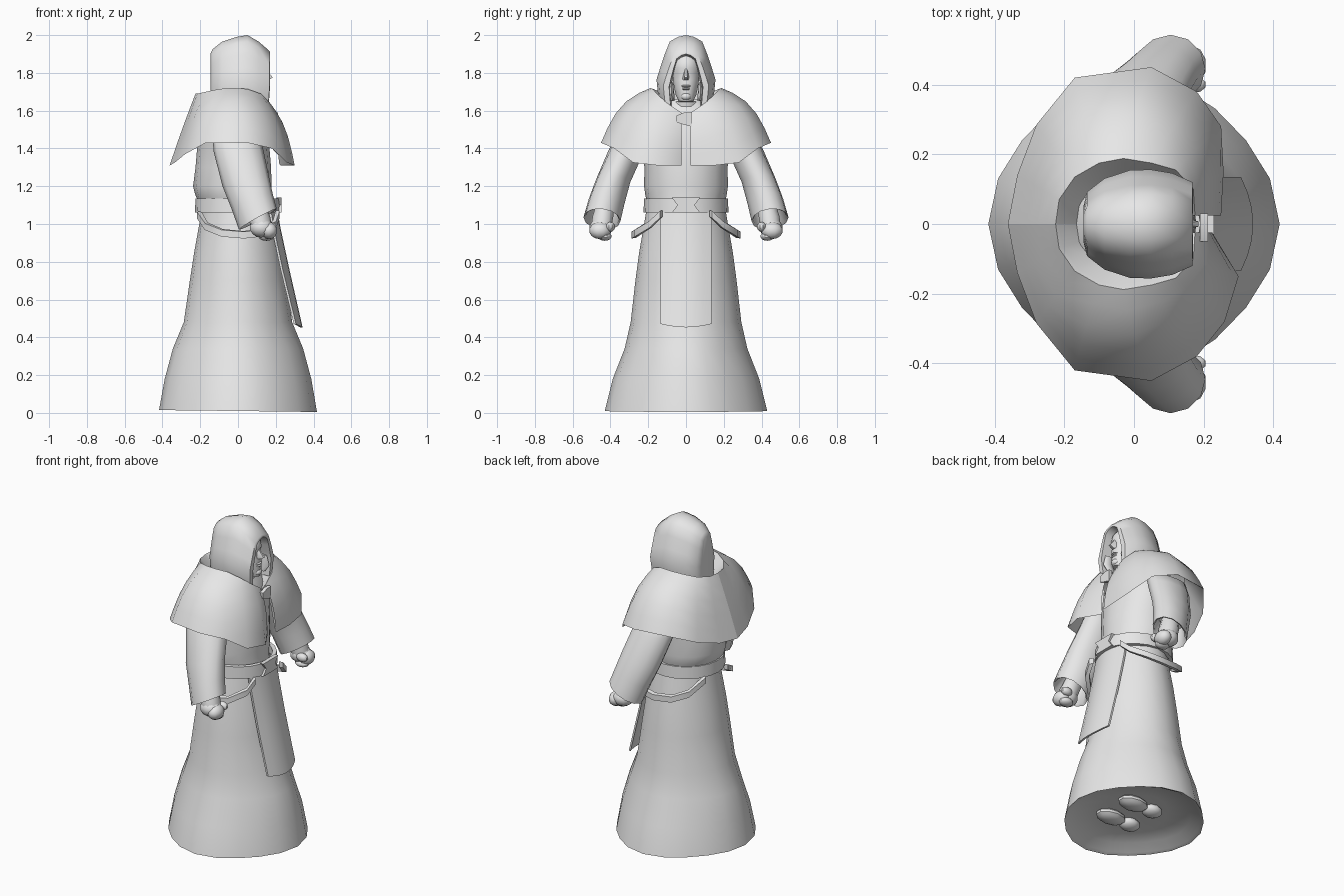
import bpy, bmesh, math
from mathutils import Vector

if "Cube" in bpy.data.objects:
    bpy.data.objects.remove(bpy.data.objects["Cube"])

grey = bpy.data.materials.new("pale grey")
grey.use_nodes = True
grey.diffuse_color = (0.8, 0.8, 0.8, 1)
grey.node_tree.nodes["Principled BSDF"].inputs["Base Color"].default_value = (0.8, 0.8, 0.8, 1)


def finish(name, bm, mirror=False, angle=40):
    bmesh.ops.recalc_face_normals(bm, faces=bm.faces)
    me = bpy.data.meshes.new(name)
    bm.to_mesh(me)
    bm.free()
    me.materials.append(grey)
    ob = bpy.data.objects.new(name, me)
    bpy.context.collection.objects.link(ob)
    if mirror:
        mod = ob.modifiers.new("mirror", 'MIRROR')
        mod.use_axis = (False, True, False)
    bpy.ops.object.select_all(action='DESELECT')
    ob.select_set(True)
    bpy.context.view_layer.objects.active = ob
    bpy.ops.object.shade_smooth_by_angle(angle=math.radians(angle))
    return ob


def loft(name, rings, close=True, cap_start=False, cap_end=False, loop=False, **kw):
    """Skin a row of equal-length point rings."""
    bm = bmesh.new()
    rows = [[bm.verts.new(p) for p in r] for r in rings]
    n = len(rows[0])
    pairs = list(zip(rows, rows[1:])) + ([(rows[-1], rows[0])] if loop else [])
    for a, b in pairs:
        for i in range(n if close else n - 1):
            j = (i + 1) % n
            bm.faces.new((a[i], a[j], b[j], b[i]))
    if cap_start:
        bm.faces.new(rows[0])
    if cap_end:
        bm.faces.new(rows[-1])
    return finish(name, bm, **kw)


def oval(cx, cy, cz, rx, ry, sx=0, sy=0, n=16, pinch=0):
    """Flat ring around z, tilted by slopes sx and sy, pinched on the diagonals."""
    pts = []
    for i in range(n):
        a = math.tau * i / n
        k = 1 - pinch * math.sin(2 * a) ** 2
        dx, dy = rx * k * math.cos(a), ry * k * math.sin(a)
        pts.append((cx + dx, cy + dy, cz + sx * dx + sy * dy))
    return pts


def balls(name, specs, mirror=True):
    """Group of ellipsoids: centre, radii."""
    bm = bmesh.new()
    for c, r in specs:
        new = bmesh.ops.create_uvsphere(bm, u_segments=10, v_segments=7, radius=1)["verts"]
        for v in new:
            v.co = Vector(c) + Vector([v.co[k] * r[k] for k in range(3)])
    return finish(name, bm, mirror)


def plate(name, outline, x, depth):
    """Outline in (y, z) pushed along x."""
    loft(name, [[(x, y, z) for y, z in outline], [(x + depth, y, z) for y, z in outline]],
         cap_start=True, cap_end=True, angle=30)


# Skirt of the robe, turned in at the hem
skirt = [(.19, .205, 1.1), (.205, .222, 1.0), (.232, .248, .85), (.255, .268, .7),
         (.287, .293, .48), (.345, .325, .34), (.388, .388, .18), (.418, .43, .01)]
rings = [oval(0, 0, z, rx, ry, -.012 if z < .1 else 0, n=20, pinch=.055 if z < .4 else .03)
         for rx, ry, z in skirt]
rings += [oval(0, 0, z, r, r + .01, n=20, pinch=.055) for r, z in [(.395, .02), (.34, .055), (.2, .07)]]
loft("robe_skirt", rings, cap_end=True)

# Shoes under the hem
balls("shoes", [((.09, .1, .05), (.1, .065, .035)), ((-.05, .1, .05), (.065, .055, .035))])

# Upper body with blouse over the belt
body = [(-.01, .19, .2, 1.1), (-.025, .2, .215, 1.15), (-.03, .208, .222, 1.2),
        (-.025, .2, .22, 1.3), (-.025, .19, .235, 1.42), (-.03, .175, .25, 1.52),
        (-.03, .15, .2, 1.6), (-.02, .1, .1, 1.66)]
loft("robe_body", [oval(cx, 0, z, rx, ry) for cx, rx, ry, z in body], cap_end=True)

# Sleeves with open cuffs
sleeve = [(-.02, .2, 1.56, .1, .08, 0, -.6), (-.01, .27, 1.5, .125, .1, 0, -.4),
          (0, .31, 1.4, .13, .1, .1, -.1), (.04, .385, 1.23, .122, .09, .25, .1),
          (.075, .42, 1.12, .108, .094, .4, .15), (.105, .445, 1.025, .1, .098, .55, .1),
          (.104, .443, 1.032, .09, .088, .55, .1), (.07, .41, 1.14, .075, .068, .4, .1)]
loft("sleeves", [oval(*s, n=12) for s in sleeve], cap_end=True, mirror=True, angle=65)

# Wrists and closed fists
loft("wrists", [oval(.08, .42, 1.13, .055, .05, n=10), oval(.11, .44, 1.04, .06, .058, n=10),
                oval(.13, .45, .97, .055, .055, n=10)], cap_end=True, mirror=True)
balls("fists", [((.125, .45, .98), (.065, .062, .052)), ((.165, .455, .965), (.044, .058, .045)),
                ((.17, .4, .985), (.038, .025, .026)), ((.15, .43, .935), (.045, .036, .024))])

# Belt and notched buckle
belt = [(.205, 1.06), (.228, 1.06), (.225, 1.135), (.2, 1.135)]
loft("belt", [oval(0, 0, z, r, r - .003, n=20) for r, z in belt], loop=True)
half = [(.075, 1.14), (.045, 1.1), (.075, 1.06)]
plate("buckle", half + [(-y, z) for y, z in reversed(half)], .205, .025)

# Side straps drooping from the belt
path = [(.2, .125, 1.055), (.185, .18, 1.0), (.11, .25, .955), (.03, .265, .945),
        (-.08, .25, .955), (-.16, .2, .99), (-.195, .1, 1.05)]
straps = []
for x, y, z in path:
    out = Vector((x, y, 0)).normalized() * .024
    straps.append([(x, y, z - .018), (x + out.x, y + out.y, z - .022),
                   (x + out.x, y + out.y, z + .014), (x, y, z + .018)])
loft("side_straps", straps, cap_start=True, cap_end=True, mirror=True)

# Hanging front panel, gently curved
panel = []
for x, z in [(.21, 1.07), (.225, .98), (.272, .76), (.342, .453)]:
    row = []
    for k in range(-3, 4):
        u = k / 3
        row.append((x - .035 * u * u, .135 * u, z + (.018 * u * u if z < .5 else 0)))
    panel.append(row + [(px - .012, py, pz) for px, py, pz in reversed(row)])
loft("front_panel", panel, cap_end=True)

# Shoulder cape: two halves from the front split to the back, right one hangs further out
rim = [(.175, .025, 1.59), (.17, .1, 1.64), (.12, .155, 1.69), (.05, .175, 1.715),
       (-.03, .188, 1.72), (-.1, .175, 1.715), (-.17, .135, 1.70), (-.215, .07, 1.69),
       (-.225, 0, 1.69)]
hem = [(.18, .38, 1.40), (.05, .45, 1.43), (-.17, .42, 1.43), (-.28, .285, 1.37),
       (-.335, .14, 1.325), (-.362, 0, 1.31)]
fronts = {"left": [(.25, .025, 1.31), (.257, .15, 1.31), (.25, .28, 1.325)],
          "right": [(.225, .025, 1.31), (.3, .15, 1.31), (.26, .28, 1.325)]}
bulge = [.03, .04, .045, .055, .06, .05, .03, .015, .01]


def shrunk(row, k, drop):
    """Ring pulled towards the axis, keeping the split edge in place."""
    return [Vector((p[0] * k, p[1] * (k if i else 1), p[2] - drop)) for i, p in enumerate(row)]


for side, front in fronts.items():
    cape = [shrunk(rim, .7, .085), shrunk(rim, .95, .012)]
    for t in (0, .18, .4, .62, .82, 1):
        row = []
        for a, b, h in zip(rim, front + hem, bulge):
            p = Vector(a).lerp(Vector(b), t)
            out = Vector((p.x, p.y if a[1] > .03 else 0, 0)).normalized() if h > .02 else Vector()
            row.append(p + (out * .4 + Vector((0, 0, .8))) * math.sin(math.pi * t) * h)
        cape.append(row)
    cape += [shrunk(cape[-1], .97, -.01), shrunk(cape[4], .97, .02)]
    flip = 1 if side == "left" else -1
    loft(side + "_cape", [[(p.x, p.y * flip, p.z) for p in r] for r in cape], close=False, angle=50)

# Clasp tab closing the cape
plate("cape_clasp", [(-.025, 1.53), (.03, 1.515), (.03, 1.59), (-.01, 1.59), (-.05, 1.575), (-.05, 1.54)],
      .19, .022)

# Hood: arches running from the back of the head to the face opening
arch = [(.92, 0), (.97, .18), (1.02, .38), (.89, .55), (.73, .74), (.56, .91), (.28, .975), (0, 1)]
stations = [(-.145, .05, 1.905), (-.135, .09, 1.925), (-.085, .128, 1.965), (-.01, .152, 1.99),
            (.05, .153, 2.0), (.11, .143, 1.965), (.168, .118, 1.915),
            (.17, .088, 1.9), (.12, .085, 1.89), (.03, .08, 1.88)]
hood = []
for x, w, top in stations:
    low = 1.62
    half = [(x + (.02 if x > .15 and v < .4 else 0) * (v - .4), w * u, low + (top - low) * v)
            for u, v in arch]
    hood.append(half + [(px, -py, pz) for px, py, pz in reversed(half[:-1])])
loft("hood", hood, close=False, cap_start=True, angle=50)

# Neck and head
head = [(.03, .07, .07, 1.58), (.04, .07, .065, 1.645), (.095, .058, .038, 1.65),
        (.08, .075, .055, 1.68), (.07, .082, .064, 1.72), (.068, .084, .07, 1.76),
        (.065, .078, .074, 1.8), (.066, .087, .074, 1.825), (.06, .08, .07, 1.87),
        (.05, .05, .045, 1.91)]
loft("head", [oval(cx, 0, z, rx, ry, n=14) for cx, rx, ry, z in head], cap_end=True)

# Nose, lips and chin
nose = [(.15, .008, 1.82), (.168, .011, 1.795), (.185, .015, 1.775), (.16, .016, 1.762)]
loft("nose", [[(.13, w * 1.4, z), (x, w * .5, z), (x, -w * .5, z), (.13, -w * 1.4, z)]
              for x, w, z in nose], cap_start=True, cap_end=True)
balls("mouth_and_chin", [((.145, 0, 1.73), (.016, .026, .007)), ((.145, 0, 1.716), (.015, .022, .008)),
                         ((.142, 0, 1.675), (.02, .028, .02))], mirror=False)

# Soft folds of the hood beside the jaw
loft("hood_folds", [oval(.11, .07, 1.65, .03, .01, n=8), oval(.13, .078, 1.69, .035, .016, n=8),
                    oval(.12, .076, 1.75, .03, .008, n=8)], cap_start=True, cap_end=True, mirror=True)
